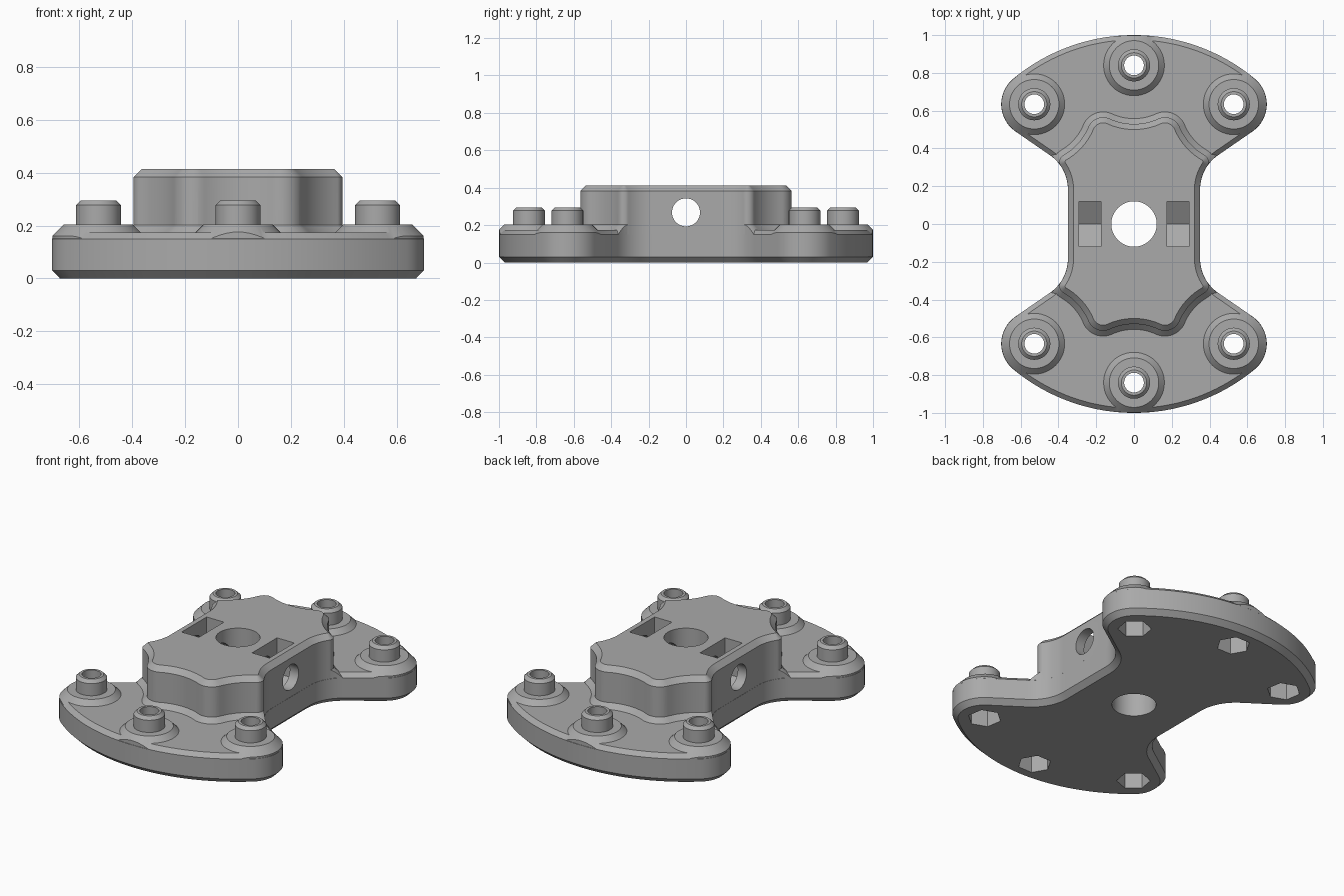
import bpy, bmesh
from math import sin, cos, atan2, acos, hypot, pi, sqrt, radians

cube = bpy.data.objects.get("Cube")
if cube:
    bpy.data.objects.remove(cube, do_unlink=True)

grey = bpy.data.materials.new("mid grey")
grey.use_nodes = True
grey.diffuse_color = (0.4, 0.4, 0.4, 1)
grey.node_tree.nodes["Principled BSDF"].inputs["Base Color"].default_value = grey.diffuse_color

# Key points of one quarter
END_BOLT = (0, 0.84)
SIDE_BOLT = (0.528, 0.634)
WAIST = 0.35
FILLET, FILLET_R = (0.57, 0.183), 0.22
LOBE_R, RELIEF_R = 0.175, 0.31
PEAK_R, CORNER_R = 0.085, 0.04


def arc(c, r, a0, a1, n=12):
    return [(c[0] + r * cos(a0 + (a1 - a0) * i / n), c[1] + r * sin(a0 + (a1 - a0) * i / n))
            for i in range(n + 1)]


def circle(c, r, n=48, turn=0):
    return arc(c, r, turn, turn + 2 * pi, n)[:-1]


def angle(a, b):
    return atan2(b[1] - a[1], b[0] - a[0])


def touching(a, ra, b, rb):
    """Point at distance ra from a and rb from b, on the side nearer the middle."""
    d = hypot(b[0] - a[0], b[1] - a[1])
    t = angle(a, b) - acos((ra * ra + d * d - rb * rb) / (2 * ra * d))
    return (a[0] + ra * cos(t), a[1] + ra * sin(t))


def mirrored(q):
    back = q[::-1][1:]
    return (q + [(-x, y) for x, y in back] + [(-x, -y) for x, y in q]
            + [(x, -y) for x, y in back])


def plate_outline(d):
    dist = hypot(SIDE_BOLT[0] - FILLET[0], SIDE_BOLT[1] - FILLET[1])
    n = angle(FILLET, SIDE_BOLT) - acos(-(FILLET_R + LOBE_R) / dist)
    rim = angle((0, 0), SIDE_BOLT)
    return mirrored(arc(FILLET, FILLET_R + d, pi, n + pi)
                    + arc(SIDE_BOLT, LOBE_R - d, n, rim, 20)
                    + arc((0, 0), 1 - d, rim, pi / 2, 24)[1:])


corner = touching(FILLET, FILLET_R + CORNER_R, SIDE_BOLT, RELIEF_R + CORNER_R)
if corner[0] > FILLET[0]:
    corner = touching(SIDE_BOLT, RELIEF_R + CORNER_R, FILLET, FILLET_R + CORNER_R)
peak = touching(SIDE_BOLT, RELIEF_R + PEAK_R, END_BOLT, RELIEF_R + PEAK_R)
if peak[1] > SIDE_BOLT[1]:
    peak = touching(END_BOLT, RELIEF_R + PEAK_R, SIDE_BOLT, RELIEF_R + PEAK_R)


def sweep(c, r, p, q, n=12):
    """Shorter arc around c from the direction of p to the direction of q."""
    a, b = angle(c, p), angle(c, q)
    b = a + (b - a + pi) % (2 * pi) - pi
    return arc(c, r, a, b, n)[1:]


def block_outline(d):
    return mirrored(arc(FILLET, FILLET_R + d, pi, angle(FILLET, corner) % (2 * pi))
                    + sweep(corner, CORNER_R - d, FILLET, SIDE_BOLT)
                    + sweep(SIDE_BOLT, RELIEF_R + d, corner, peak)
                    + sweep(peak, PEAK_R - d, SIDE_BOLT, END_BOLT)
                    + sweep(END_BOLT, RELIEF_R + d, peak, (0, 0)))


def loft(name, rings, along_x=False):
    """Closed solid through matching outlines, each given with its height."""
    bm = bmesh.new()
    rows = [[bm.verts.new((h, x, y) if along_x else (x, y, h)) for x, y in pts]
            for pts, h in rings]
    n = len(rows[0])
    for lo, hi in zip(rows, rows[1:]):
        for i in range(n):
            j = (i + 1) % n
            bm.faces.new((lo[i], lo[j], hi[j], hi[i]))
    bm.faces.new(rows[0][::-1])
    bm.faces.new(rows[-1])
    bmesh.ops.recalc_face_normals(bm, faces=bm.faces)
    mesh = bpy.data.meshes.new(name)
    bm.to_mesh(mesh)
    bm.free()
    mesh.materials.append(grey)
    ob = bpy.data.objects.new(name, mesh)
    bpy.context.collection.objects.link(ob)
    return ob


def combine(target, other, operation):
    mod = target.modifiers.new(operation.lower(), 'BOOLEAN')
    mod.object, mod.operation, mod.solver = other, operation, 'MANIFOLD'
    bpy.context.view_layer.objects.active = target
    bpy.ops.object.modifier_apply(modifier=mod.name)
    bpy.data.objects.remove(other, do_unlink=True)


bolts = [END_BOLT, (0, -END_BOLT[1])]
bolts += [(sx * SIDE_BOLT[0], sy * SIDE_BOLT[1]) for sx in (1, -1) for sy in (1, -1)]

# Sloped skirt of the block and conical bosses, trimmed to the plate outline
skirt = loft("skirt", [(block_outline(-0.052), 0.15), (block_outline(0.018), 0.22)])
for b in bolts:
    combine(skirt, loft("boss", [(circle(b, 0.215), 0.12), (circle(b, 0.131), 0.204)]), 'UNION')
combine(skirt, loft("trim", [(plate_outline(0.001), 0.05), (plate_outline(0.001), 0.5)]), 'INTERSECT')

# Plate with chamfered rims, and the raised centre block
body = loft("mounting_bracket", [(plate_outline(0.03), 0), (plate_outline(0), 0.03),
                                 (plate_outline(0), 0.15), (plate_outline(0.025), 0.174)])
combine(body, skirt, 'UNION')
combine(body, loft("block", [(block_outline(0.0005), 0.1), (block_outline(0.0005), 0.383),
                             (block_outline(0.03), 0.413)]), 'UNION')

# Hollow posts, with hexagonal nut pockets underneath
for b in bolts:
    combine(body, loft("post", [(circle(b, 0.085), 0.1), (circle(b, 0.085), 0.277),
                                (circle(b, 0.067), 0.295)]), 'UNION')
for b in bolts:
    combine(body, loft("bolt_hole", [(circle(b, 0.052), -0.1), (circle(b, 0.052), 0.5)]), 'DIFFERENCE')
    hexagon = circle(b, 0.092, 6, angle((0, 0), b) + pi / 6)
    combine(body, loft("nut_pocket", [(hexagon, -0.1), (hexagon, 0.13)]), 'DIFFERENCE')

# Centre hole, cross bore and the two nut slots with pointed floors
hole = circle((0, 0), 0.12, 64)
combine(body, loft("centre_hole", [(hole, -0.1), (hole, 0.6)]), 'DIFFERENCE')
bore = circle((0, 0.268), 0.075)
combine(body, loft("cross_bore", [(bore, -0.8), (bore, 0.8)], True), 'DIFFERENCE')
slot = [(-0.118, 0.6), (-0.118, 0.2), (0, 0.132), (0.118, 0.2), (0.118, 0.6)]
for x0, x1 in ((-0.291, -0.176), (0.176, 0.291)):
    combine(body, loft("nut_slot", [(slot, x0), (slot, x1)], True), 'DIFFERENCE')

for ob in bpy.context.selected_objects:
    ob.select_set(False)
body.select_set(True)
bpy.context.view_layer.objects.active = body
bpy.ops.object.shade_smooth_by_angle(angle=radians(25))
